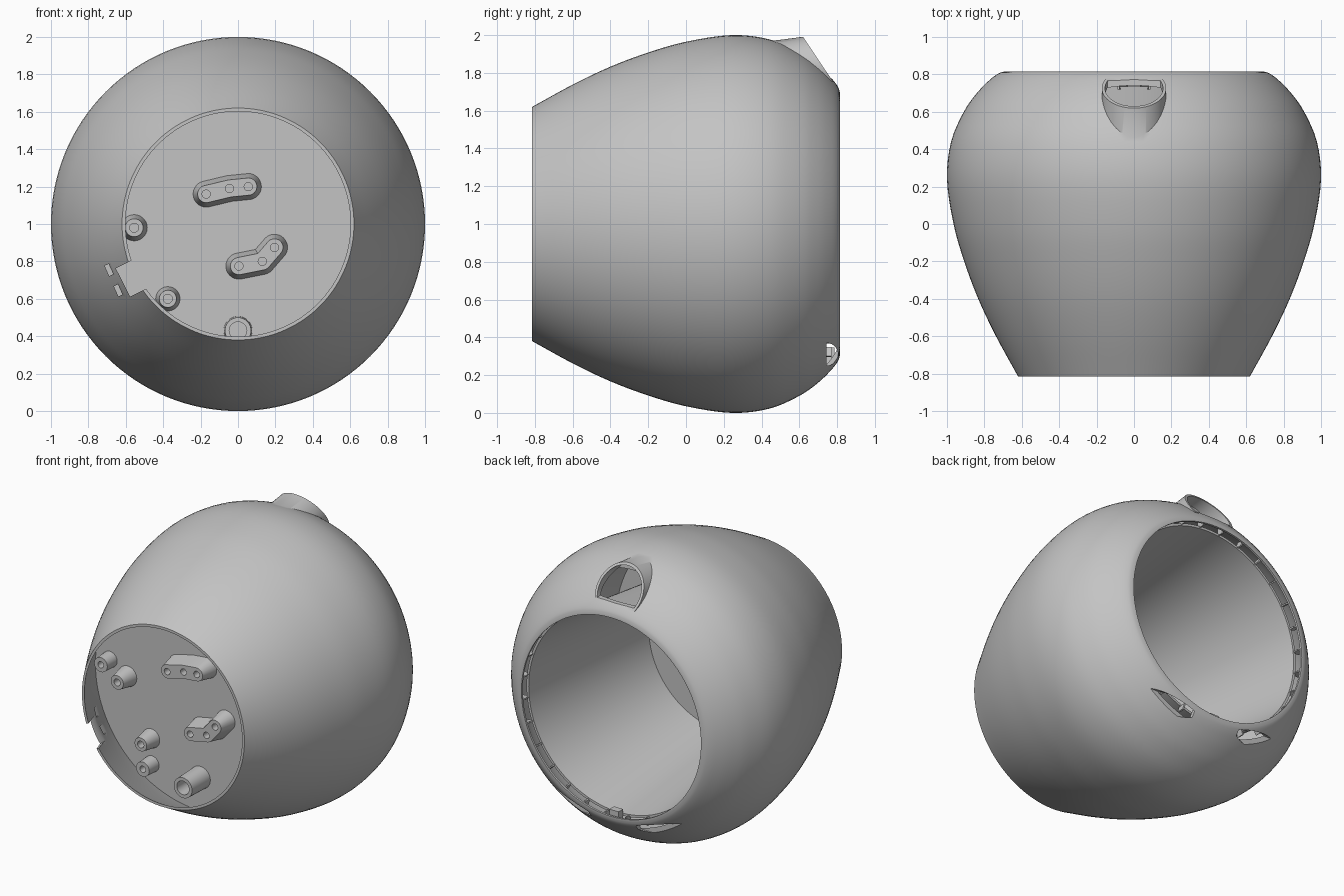
import bpy, bmesh, math
from mathutils import Vector, Matrix

cube = bpy.data.objects.get("Cube")
if cube:
    bpy.data.objects.remove(cube, do_unlink=True)

GREY = (0.55, 0.55, 0.55, 1)
mat = bpy.data.materials.new("plain grey")
mat.use_nodes = True
mat.diffuse_color = GREY
mat.node_tree.nodes["Principled BSDF"].inputs["Base Color"].default_value = GREY

CENTRE = Vector((0, 0, 1))
PLATE_Y = -0.41


def make(name, bm):
    bmesh.ops.recalc_face_normals(bm, faces=bm.faces)
    me = bpy.data.meshes.new(name)
    bm.to_mesh(me)
    bm.free()
    me.materials.append(mat)
    ob = bpy.data.objects.new(name, me)
    bpy.context.collection.objects.link(ob)
    return ob


def combine(ob, other, op):
    """Boolean another object into ob, then remove the other."""
    other.hide_render = True
    mod = ob.modifiers.new("cut", 'BOOLEAN')
    mod.operation, mod.object, mod.solver = op, other, 'EXACT'
    bpy.context.view_layer.objects.active = ob
    bpy.ops.object.modifier_apply(modifier=mod.name)
    bpy.data.objects.remove(other, do_unlink=True)


def smooth(ob, angle=30):
    bpy.ops.object.select_all(action='DESELECT')
    ob.select_set(True)
    bpy.context.view_layer.objects.active = ob
    bpy.ops.object.shade_smooth_by_angle(angle=math.radians(angle))


def spline(pts, steps=4):
    """Catmull-Rom curve through (y, radius) points."""
    p = [Vector(q) for q in pts]
    p = [2 * p[0] - p[1]] + p + [2 * p[-1] - p[-2]]
    out = []
    for a, b, c, d in zip(p, p[1:], p[2:], p[3:]):
        for i in range(steps):
            t = i / steps
            out.append(0.5 * (2 * b + (c - a) * t + (2 * a - 5 * b + 4 * c - d) * t * t
                              + (3 * b - a - 3 * c + d) * t ** 3))
    return out + [p[-2]]


def lathe(name, profile, n=128):
    """Closed solid turned about the y axis through the centre."""
    bm = bmesh.new()
    rings = [[bm.verts.new((r * math.cos(math.tau * i / n), y, 1 + r * math.sin(math.tau * i / n)))
              for i in range(n)] for y, r in profile]
    for a, b in zip(rings, rings[1:]):
        for i in range(n):
            j = (i + 1) % n
            bm.faces.new((a[i], a[j], b[j], b[i]))
    bm.faces.new(rings[0])
    bm.faces.new(rings[-1])
    return make(name, bm)


def cone(name, start, end, r1, r2, n=40, trims=()):
    """Round bar from start to end, trimmed by (point, outward normal) planes."""
    start, end = Vector(start), Vector(end)
    axis = end - start
    rot = axis.to_track_quat('Z', 'Y').to_matrix().to_4x4()
    bm = bmesh.new()
    bmesh.ops.create_cone(bm, cap_ends=True, segments=n, radius1=r1, radius2=r2, depth=axis.length,
                          matrix=Matrix.Translation((start + end) / 2) @ rot)
    for point, normal in trims:
        res = bmesh.ops.bisect_plane(bm, geom=bm.verts[:] + bm.edges[:] + bm.faces[:],
                                     plane_co=point, plane_no=normal, clear_outer=True)
        edges = [e for e in res["geom_cut"] if isinstance(e, bmesh.types.BMEdge)]
        bmesh.ops.edgeloop_fill(bm, edges=edges)
    return make(name, bm)


def box(name, loc, size, rot=None):
    bm = bmesh.new()
    bmesh.ops.create_cube(bm, size=1, matrix=Matrix.Translation(loc) @ (rot or Matrix())
                          @ Matrix.Diagonal((*size, 1)))
    return make(name, bm)


def radial(angle, r, y, side=0.0):
    """Point at a radius around the y axis, shifted sideways along the tangent."""
    c, s = math.cos(angle), math.sin(angle)
    return CENTRE + Vector((r * c - side * s, y, r * s + side * c))


# Egg-shaped outer body
outer = spline([(-.815, .62), (-.6, .738), (-.4, .833), (-.2, .908), (0, .965), (.24, 1), (.44, .978),
                (.6, .91), (.7, .84), (.77, .772), (.805, .725), (.815, .695)])
shell = lathe("shell", outer)

# Arched scoop on the top, hollowed together with the thin shell
tilt = Vector((0, 1, 0.13))
mouth = ((0, .62, 1.99), (0, .82, .55))
hub = Vector((0, .70, 1.828))
combine(shell, cone("scoop", hub - tilt * .35, hub + tilt * .25, .172, .172, 64,
                    (mouth, ((0, 0, 1.755), (0, 0, -1)))), 'UNION')
inner = spline([(-.9, .552), (-.815, .602), (-.6, .712), (-.4, .805), (-.2, .88), (0, .936),
                (.24, .97), (.44, .948), (.6, .88), (.7, .81), (.76, .747), (.79, .705), (.8, .685)])
combine(shell, lathe("cavity", inner + [(.9, .684)]), 'DIFFERENCE')
combine(shell, cone("scoop_bore", hub - tilt * .14, hub + tilt * .3, .155, .155, 64,
                    [((0, 0, 1.77), (0, 0, -1))]), 'DIFFERENCE')

# Two half-round vents low at the back
for s in (-1, 1):
    vent = cone("vent_cutter", (s * .18, .745, .31), (s * .9, .745, .31), .06, .06, 40,
                [((0, .745, 0), (0, -1, 0))])
    combine(shell, vent, 'DIFFERENCE')

# Rim notch and two small slots at the front
notch, slots = math.radians(207), math.radians(204.3)
combine(shell, box("notch_cutter", radial(notch, .61, -.75), (.16, .4, .17),
                   Matrix.Rotation(-notch, 4, 'Y')), 'DIFFERENCE')
for s in (-.06, .06):
    combine(shell, box("slot_cutter", radial(slots, .73, -.65, s), (.024, .4, .06),
                       Matrix.Rotation(-slots, 4, 'Y')), 'DIFFERENCE')
smooth(shell)

# Round bulkhead inside the front opening
plate = lathe("front_plate", [(PLATE_Y, .807), (PLATE_Y + .02, .807)])
smooth(plate)

# Tapered liner running from the back opening to the bulkhead
liner = lathe("liner", [(PLATE_Y + .01, .572), (.735, .702)])
combine(liner, lathe("liner_bore", [(-.6, .533), (.9, .704)]), 'DIFFERENCE')
smooth(liner)


def drill(ob, x, z, r, tip, depth=.06):
    combine(ob, cone("drill", (x, tip - .1, z), (x, tip + depth, z), r, r, 24), 'DIFFERENCE')
    smooth(ob)


# Screw bosses standing on the plate: x, z, base radius, tip radius, hole radius, tip y, hole depth
for name, x, z, r1, r2, hole, tip, depth in (
        ("left_boss", -.555, .98, .07, .048, .024, -.525, .08),
        ("lower_boss", -.375, .6, .065, .046, .024, -.525, .08),
        ("bottom_tube", 0, .43, .076, .07, .047, -.6, .18),
        ("side_wall_boss", -.69, 1.06, .055, .05, .022, -.51, .06),
        ("lower_wall_boss", -.37, .425, .055, .05, .022, -.51, .06)):
    boss = cone(name, (x, PLATE_Y, z), (x, tip, z), r1, r2)
    drill(boss, x, z, hole, tip, depth)


# Three-hole brackets with sloped sides
def bracket(name, pts, tip=-.53):
    parts = []
    for a, b in zip(pts, pts[1:]):
        bm = bmesh.new()
        for x, z in (a, b):
            for y, r in ((PLATE_Y, .07), (tip, .046)):
                for i in range(32):
                    t = math.tau * i / 32
                    bm.verts.new((x + r * math.cos(t), y, z + r * math.sin(t)))
        bmesh.ops.convex_hull(bm, input=bm.verts)
        bmesh.ops.delete(bm, geom=[v for v in bm.verts if not v.link_faces], context='VERTS')
        bmesh.ops.dissolve_limit(bm, angle_limit=.01, verts=bm.verts, edges=bm.edges)
        parts.append(make(name, bm))
    combine(parts[0], parts[1], 'UNION')
    for x, z in pts:
        drill(parts[0], x, z, .022, tip)


bracket("upper_bracket", [(-.17, 1.16), (-.045, 1.19), (.055, 1.2)])
bracket("lower_bracket", [(.005, .775), (.13, .8), (.195, .875)])

# Small ribs bridging the gap between liner and shell at the back rim
for i in range(28):
    a = math.tau * (i + .5) / 28
    box("rim_rib", radial(a, .718, .745), (.05, .05, .01), Matrix.Rotation(-a, 4, 'Y'))
box("rim_catch", (0, .76, .31), (.07, .05, .07))
